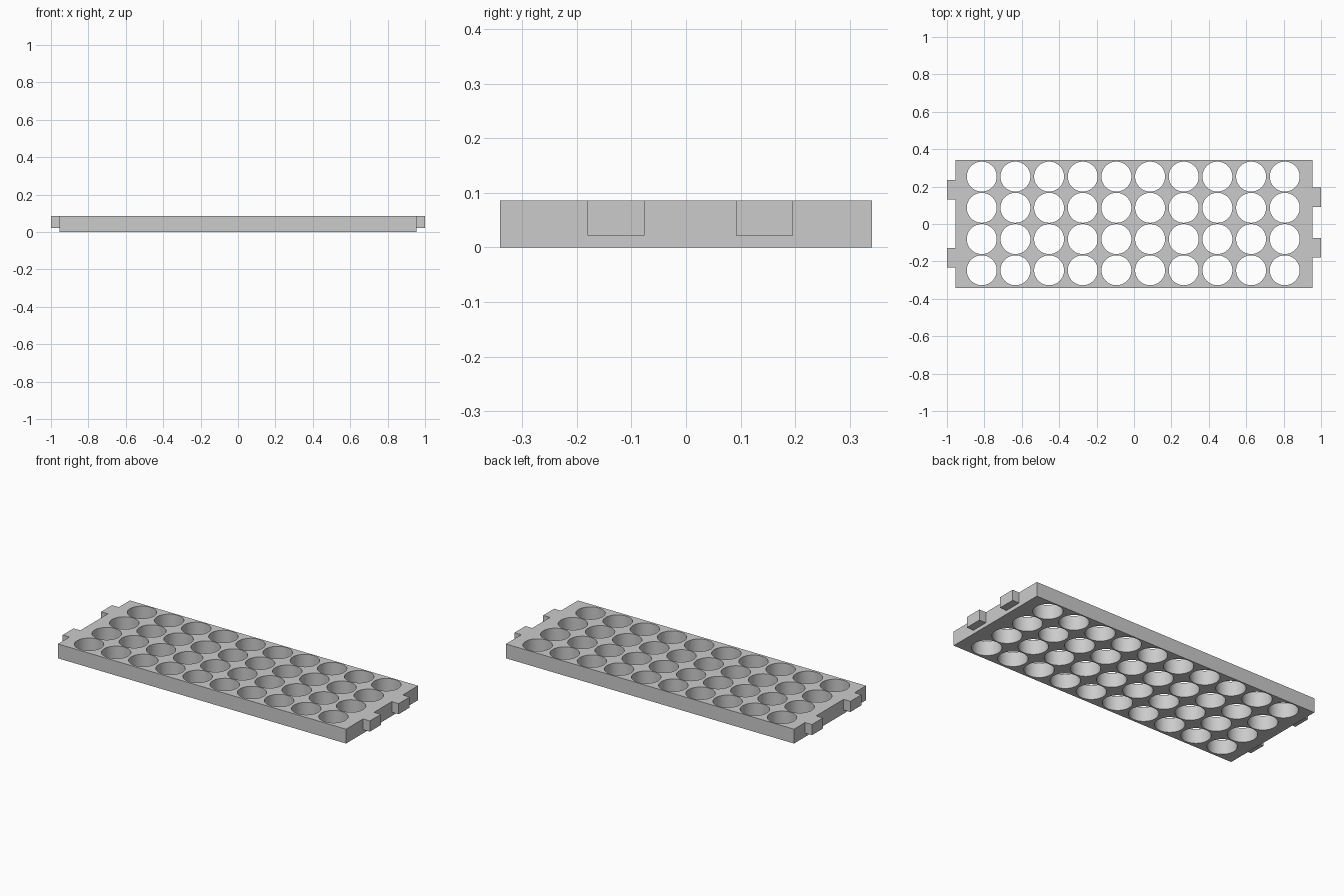
import bpy, bmesh
from math import cos, sin, tau

default = bpy.data.objects.get("Cube")
if default:
    bpy.data.objects.remove(default)

HALF_X, HALF_Y, HEIGHT = 0.955, 0.341, 0.086
RADIUS, SIDES = 0.08, 64
PITCH_X, PITCH_Y = 0.18, 0.167
TAB_BOTTOM, TAB_HALF_WIDTH = 0.022, 0.052

grey = bpy.data.materials.new("light grey")
grey.use_nodes = True
grey.diffuse_color = (0.6, 0.6, 0.6, 1)
grey.node_tree.nodes["Principled BSDF"].inputs["Base Color"].default_value = (0.6, 0.6, 0.6, 1)


def add_loop(curve, points):
    """Add a closed flat outline to a curve."""
    spline = curve.splines.new("POLY")
    spline.points.add(len(points) - 1)
    for point, (x, y) in zip(spline.points, points):
        point.co = (x, y, 0, 1)
    spline.use_cyclic_u = True


def add_box(name, low, high):
    """Add a box between two corners."""
    mesh = bpy.data.meshes.new(name)
    bm = bmesh.new()
    bmesh.ops.create_cube(bm, size=1)
    for v in bm.verts:
        v.co = [b if c > 0 else a for c, a, b in zip(v.co, low, high)]
    bm.to_mesh(mesh)
    bm.free()
    mesh.materials.append(grey)
    obj = bpy.data.objects.new(name, mesh)
    bpy.context.collection.objects.link(obj)


# Plate outline with a grid of round through holes, extruded to thickness
curve = bpy.data.curves.new("perforated_plate", "CURVE")
curve.dimensions = "2D"
curve.fill_mode = "BOTH"
curve.extrude = HEIGHT / 2
add_loop(curve, [(-HALF_X, -HALF_Y), (HALF_X, -HALF_Y), (HALF_X, HALF_Y), (-HALF_X, HALF_Y)])
for column in range(10):
    for row in range(4):
        cx = (column - 4.5) * PITCH_X - 0.004
        cy = (row - 1.5) * PITCH_Y + 0.003
        add_loop(curve, [(cx + RADIUS * cos(tau * i / SIDES), cy + RADIUS * sin(tau * i / SIDES))
                         for i in range(SIDES)])
curve.materials.append(grey)
plate = bpy.data.objects.new("perforated_plate", curve)
bpy.context.collection.objects.link(plate)
plate.location.z = HEIGHT / 2

# Turn the plate into a clean mesh, smooth inside the holes only
bpy.ops.object.select_all(action="DESELECT")
plate.select_set(True)
bpy.context.view_layer.objects.active = plate
bpy.ops.object.convert(target="MESH")
plate = bpy.context.view_layer.objects.active
bm = bmesh.new()
bm.from_mesh(plate.data)
bmesh.ops.remove_doubles(bm, verts=bm.verts, dist=0.0001)
bmesh.ops.recalc_face_normals(bm, faces=bm.faces)
bm.to_mesh(plate.data)
bm.free()
bpy.ops.object.shade_smooth_by_angle()

# Connecting tabs, staggered so that neighbouring plates interlock
for side, x0, x1, centres in (("left", HALF_X, 1, (0.144, -0.128)),
                              ("right", -1, -HALF_X, (0.184, -0.18))):
    for place, y in zip(("back", "front"), centres):
        add_box(f"{side}_{place}_tab", (x0, y - TAB_HALF_WIDTH, TAB_BOTTOM),
                (x1, y + TAB_HALF_WIDTH, HEIGHT))
